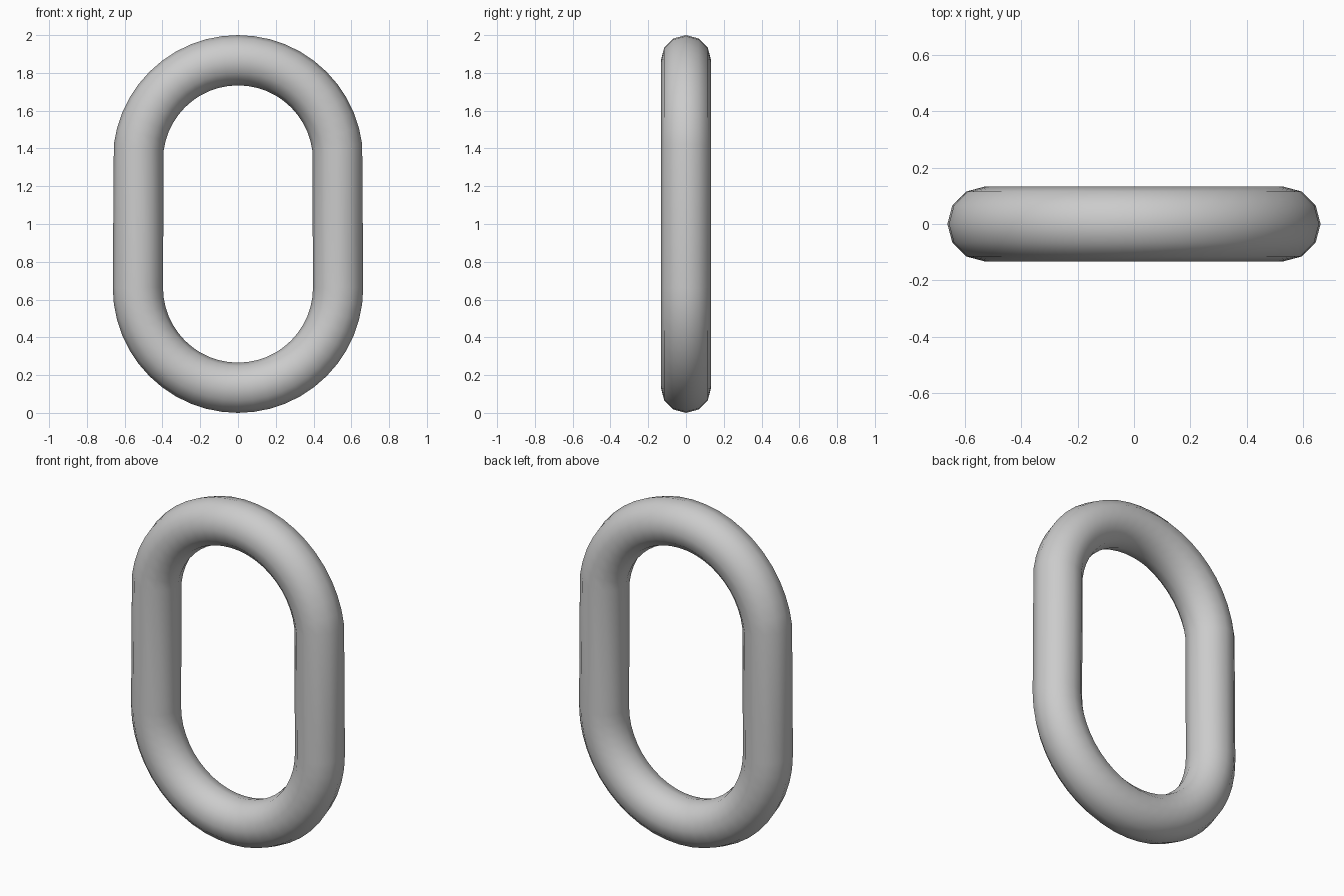
import bpy
from math import pi

if "Cube" in bpy.data.objects:
    bpy.data.objects.remove(bpy.data.objects["Cube"])

# Ring standing upright in the XZ plane
R, r, stretch = 0.53, 0.133, 0.674
bpy.ops.mesh.primitive_torus_add(major_radius=R, minor_radius=r,
                                 major_segments=48, minor_segments=12,
                                 rotation=(pi / 2, 0, 0))
link = bpy.context.object
link.name = "chain_link"
bpy.ops.object.transform_apply(location=False, rotation=True, scale=False)

# Lift the upper half to form the straight sides, and rest the link on z = 0
for v in link.data.vertices:
    upper = v.co.z > 0.005
    v.co.z += R + r + (stretch if upper else 0)

bpy.ops.object.shade_smooth()
